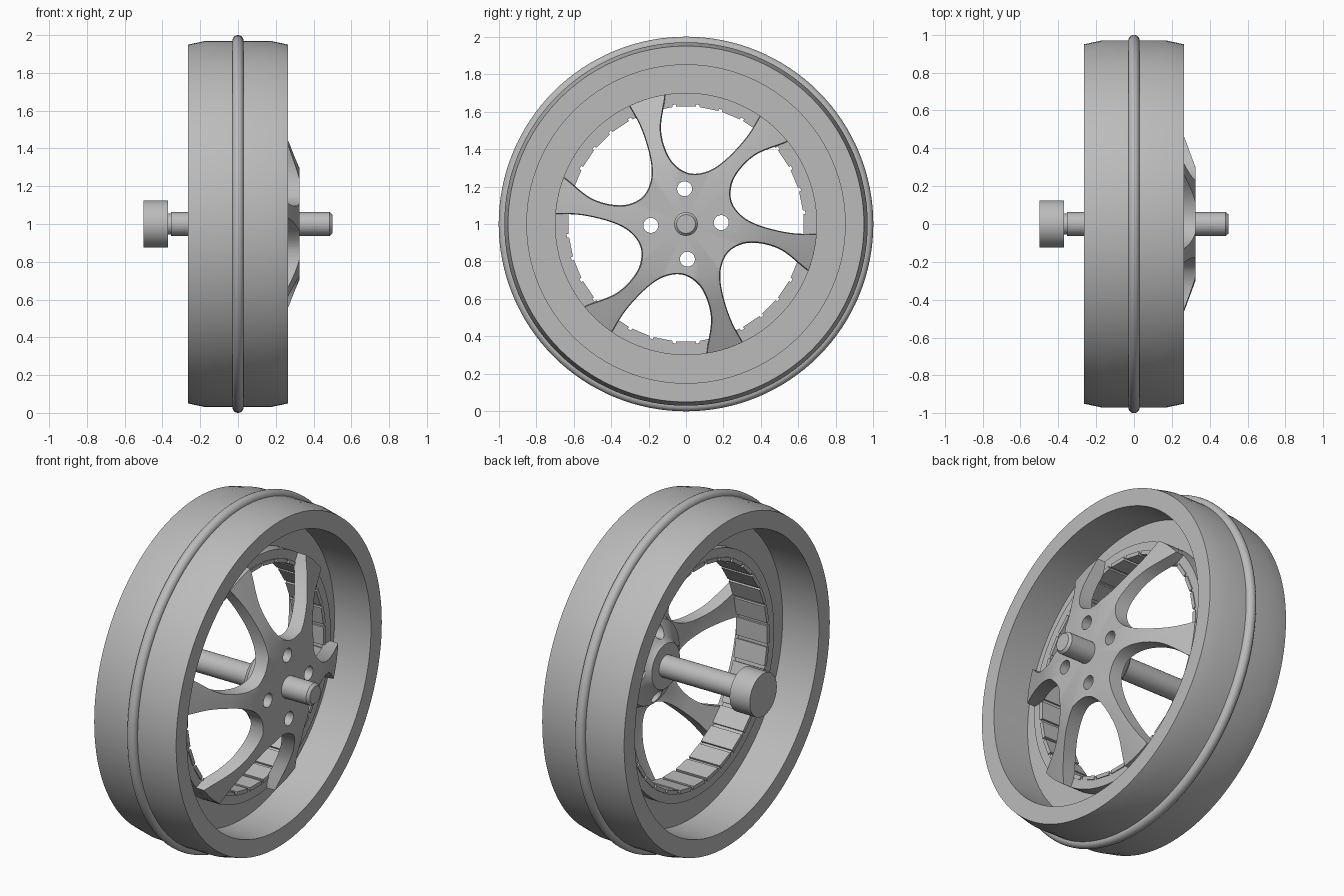
import bpy, bmesh, math
from mathutils import Vector, Matrix

cube = bpy.data.objects.get("Cube")
if cube:
    bpy.data.objects.remove(cube)

grey = bpy.data.materials.new("satin grey")
grey.use_nodes = True
grey.diffuse_color = (0.5, 0.5, 0.5, 1)
grey.node_tree.nodes["Principled BSDF"].inputs["Base Color"].default_value = (0.5, 0.5, 0.5, 1)
AXLE = Vector((0, 0, 1))


def finish(name, bm):
    bmesh.ops.remove_doubles(bm, verts=bm.verts, dist=1e-5)
    bmesh.ops.recalc_face_normals(bm, faces=bm.faces)
    mesh = bpy.data.meshes.new(name)
    bm.to_mesh(mesh)
    bm.free()
    mesh.materials.append(grey)
    obj = bpy.data.objects.new(name, mesh)
    obj.location = AXLE
    bpy.context.collection.objects.link(obj)
    soften(obj)
    return obj


def soften(obj):
    obj.data.shade_smooth()
    obj.data.set_sharp_from_angle(angle=math.radians(30))


def revolve(name, profile, steps=96, closed=True):
    """Turn (x, radius) points about the axle."""
    bm = bmesh.new()
    verts = [bm.verts.new((x, 0, r)) for x, r in profile]
    pairs = list(zip(verts, verts[1:] + verts[:1]))
    edges = [bm.edges.new(p) for p in (pairs if closed else pairs[:-1])]
    bmesh.ops.spin(bm, geom=verts + edges, cent=(0, 0, 0), axis=(1, 0, 0),
                   angle=math.tau, steps=steps, use_duplicate=False)
    return finish(name, bm)


def smooth_path(pts, n=6):
    """Catmull-Rom curve through the points."""
    p = [Vector(q) for q in pts]
    p = [2 * p[0] - p[1]] + p + [2 * p[-1] - p[-2]]
    out = []
    for a, b, c, d in zip(p, p[1:], p[2:], p[3:]):
        for i in range(n):
            t = i / n
            out.append(0.5 * (2 * b + (c - a) * t + (2 * a - 5 * b + 4 * c - d) * t * t
                              + (3 * b - a - 3 * c + d) * t ** 3))
    return out + [p[-2]]


def cut(target, cutters):
    for c in cutters:
        c.hide_render = True
        mod = target.modifiers.new("cut", "BOOLEAN")
        mod.object, mod.operation, mod.solver = c, "DIFFERENCE", "EXACT"
    graph = bpy.context.evaluated_depsgraph_get()
    mesh = bpy.data.meshes.new_from_object(target.evaluated_get(graph))
    target.modifiers.clear()
    target.data = mesh
    for c in cutters:
        bpy.data.objects.remove(c)
    soften(target)


# Tyre: deep recesses on both sides of a thin web
half = [(0.03, 0.70), (0.03, 0.85), (0.265, 0.85), (0.265, 0.95), (0.17, 0.97)]
revolve("tyre", half + [(-x, r) for x, r in reversed(half)], 128)

# Rounded bead round the middle of the tread
bead = [(0.03 * math.cos(a), 0.97 + 0.03 * math.sin(a))
        for a in (math.pi * i / 10 for i in range(11))]
revolve("tread_bead", [(0.03, 0.96)] + bead + [(-0.03, 0.96)], 128)

# Drum inside the web, lined with slats
revolve("drum", [(0.11, 0.70), (0.11, 0.64), (-0.08, 0.64), (-0.08, 0.70)], 128)
SLATS = 32
bm = bmesh.new()
for i in range(SLATS):
    turn = Matrix.Rotation(math.tau * i / SLATS, 4, "X")
    bmesh.ops.create_cube(bm, size=1, matrix=turn @ Matrix.Translation((0.015, 0, 0.637))
                          @ Matrix.Diagonal((0.20, 0.105, 0.022, 1)))
finish("drum_slats", bm)

# Spoked centre: a dished plate with six swept windows
spokes = revolve("spokes", [(0.325, 0.04), (0.325, 0.30), (0.27, 0.45), (0.16, 0.70),
                            (0.08, 0.70), (0.19, 0.45), (0.25, 0.28), (0.25, 0.04)])
window = smooth_path([(-0.11, 0.80), (-0.12, 0.68), (-0.14, 0.50), (-0.09, 0.35), (0, 0.275),
                      (0.1, 0.275), (0.2, 0.33), (0.32, 0.45), (0.40, 0.57), (0.45, 0.67)])
middle = Vector((0.13, 0.55))
cutters = []
for i in range(6):
    turn = Matrix.Rotation(math.tau * i / 6, 3, "X")
    bm = bmesh.new()
    rings = []
    for x, grow in ((0.40, 1.03), (0, 0.94)):
        flat = [middle + (p - middle) * grow for p in window]
        rings.append([bm.verts.new(turn @ Vector((x, p.x, p.y))) for p in flat])
    bm.faces.new(rings[0])
    bm.faces.new(rings[1])
    for j in range(len(window)):
        k = (j + 1) % len(window)
        bm.faces.new((rings[0][j], rings[0][k], rings[1][k], rings[1][j]))
    cutters.append(finish("window_cutter", bm))


def bolt_cutters():
    out = []
    for i in range(4):
        bm = bmesh.new()
        turn = Matrix.Rotation(math.tau * i / 4 + 0.04, 4, "X")
        bmesh.ops.create_cone(bm, cap_ends=True, segments=24, radius1=0.04, radius2=0.04,
                              depth=0.6, matrix=turn @ Matrix.Translation((0.25, 0, 0.188))
                              @ Matrix.Rotation(math.pi / 2, 4, "Y"))
        out.append(finish("bolt_cutter", bm))
    return out


cut(spokes, cutters + bolt_cutters())

# Boss behind the spokes
boss = revolve("hub_boss", [(0.26, 0.04), (0.26, 0.26), (0.21, 0.24), (0.16, 0.15),
                            (0.13, 0.13), (0.13, 0.04)], 48)
cut(boss, bolt_cutters())

# Axle with chamfered tip and a narrow neck
revolve("axle", [(0.5, 0), (0.5, 0.05), (0.485, 0.063), (-0.355, 0.063),
                 (-0.355, 0.055), (-0.38, 0.055), (-0.38, 0)], 48, closed=False)

# Hollow cap on the inner end of the axle
revolve("axle_cap", [(-0.5, 0.125), (-0.37, 0.125), (-0.37, 0), (-0.40, 0),
                     (-0.40, 0.09), (-0.5, 0.09)], 48, closed=False)
bpy.data.objects["axle_cap"].data.update()
# Close the open lip of the cap
bm = bmesh.new()
mesh = bpy.data.objects["axle_cap"].data
bm.from_mesh(mesh)
rims = [e for e in bm.edges if e.is_boundary]
bmesh.ops.bridge_loops(bm, edges=rims)
bmesh.ops.recalc_face_normals(bm, faces=bm.faces)
bm.to_mesh(mesh)
bm.free()
soften(bpy.data.objects["axle_cap"])
